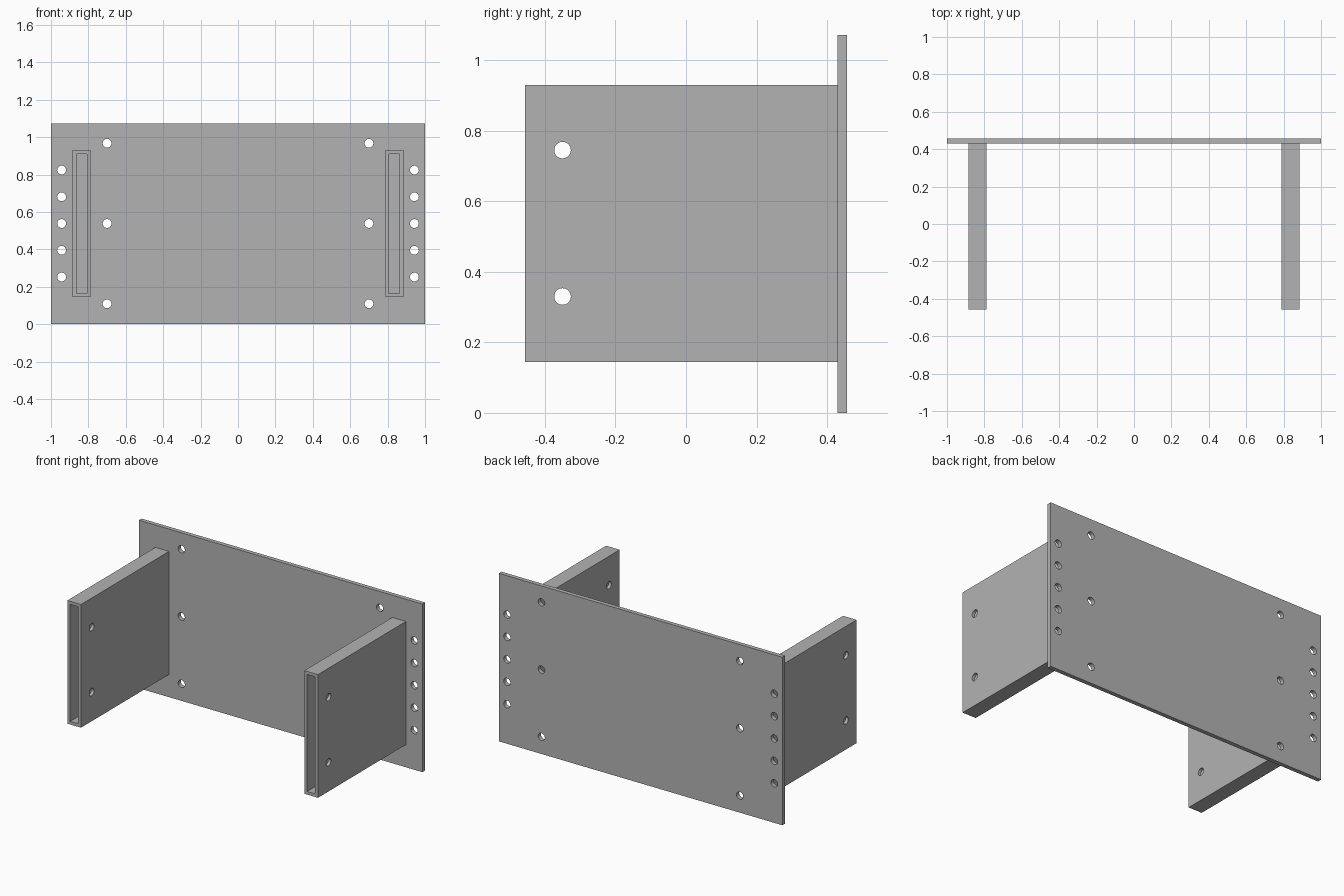
import bpy, bmesh
from mathutils import Matrix, Vector

cube = bpy.data.objects.get("Cube")
if cube:
    bpy.data.objects.remove(cube, do_unlink=True)

grey = bpy.data.materials.new("steel_grey")
grey.use_nodes = True
colour = (0.45, 0.45, 0.45, 1)
grey.diffuse_color = colour
grey.node_tree.nodes["Principled BSDF"].inputs["Base Color"].default_value = colour

HOLE_RADIUS = 0.0235
PLATE_FRONT, BACK, FRONT = 0.43, 0.457, -0.457


def new_object(name, bm):
    mesh = bpy.data.meshes.new(name)
    bm.normal_update()
    bm.to_mesh(mesh)
    bm.free()
    mesh.materials.append(grey)
    obj = bpy.data.objects.new(name, mesh)
    bpy.context.collection.objects.link(obj)
    return obj


def box(low, high):
    low, high = Vector(low), Vector(high)
    bm = bmesh.new()
    bmesh.ops.create_cube(bm, size=1, matrix=Matrix.Translation((low + high) / 2)
                          @ Matrix.Diagonal((high - low).to_4d()))
    return bm


def drill(obj, centres, axis, depth):
    """Cut round holes through obj along the given axis."""
    bm = bmesh.new()
    turn = Vector((0, 0, 1)).rotation_difference(Vector(axis)).to_matrix().to_4x4()
    for c in centres:
        bmesh.ops.create_cone(bm, cap_ends=True, segments=32, radius1=HOLE_RADIUS,
                              radius2=HOLE_RADIUS, depth=depth,
                              matrix=Matrix.Translation(c) @ turn)
    cutter = new_object(obj.name + "_hole_cutter", bm)
    cutter.hide_render = True
    cutter.hide_set(True)
    cutter.display_type = 'WIRE'
    mod = obj.modifiers.new("holes", 'BOOLEAN')
    mod.operation, mod.solver, mod.object = 'DIFFERENCE', 'EXACT', cutter
    return cutter


def finish(obj, cutter):
    """Apply the modifiers, drop the cutter and smooth the hole walls."""
    bpy.ops.object.select_all(action='DESELECT')
    obj.select_set(True)
    bpy.context.view_layer.objects.active = obj
    for mod in list(obj.modifiers):
        bpy.ops.object.modifier_apply(modifier=mod.name)
    bpy.data.objects.remove(cutter, do_unlink=True)
    bpy.ops.object.shade_smooth_by_angle()


# Back plate with an outer column of five holes and an inner column of three
plate = new_object("back_plate", box((-1, PLATE_FRONT, 0), (1, BACK, 1.072)))
mid_y = (PLATE_FRONT + BACK) / 2
holes = []
for side in (-1, 1):
    holes += [(side * 0.943, mid_y, 0.538 + i * 0.143) for i in range(-2, 3)]
    holes += [(side * 0.70, mid_y, 0.538 + i * 0.429) for i in (-1, 0, 1)]
finish(plate, drill(plate, holes, (0, 1, 0), 0.2))

# Hollow rectangular arms, open at the front, with two cross holes each
for side, name in ((-1, "right_arm"), (1, "left_arm")):
    x = side * 0.836
    bm = box((x - 0.048, FRONT, 0.144), (x + 0.048, PLATE_FRONT, 0.93))
    bm.normal_update()
    ends = [f for f in bm.faces if abs(f.normal.y) > 0.5]
    bmesh.ops.delete(bm, geom=ends, context='FACES_ONLY')
    arm = new_object(name, bm)
    wall = arm.modifiers.new("wall", 'SOLIDIFY')
    wall.thickness, wall.offset, wall.use_even_offset = 0.02, -1, True
    finish(arm, drill(arm, [(x, -0.35, z) for z in (0.33, 0.745)], (1, 0, 0), 0.2))
